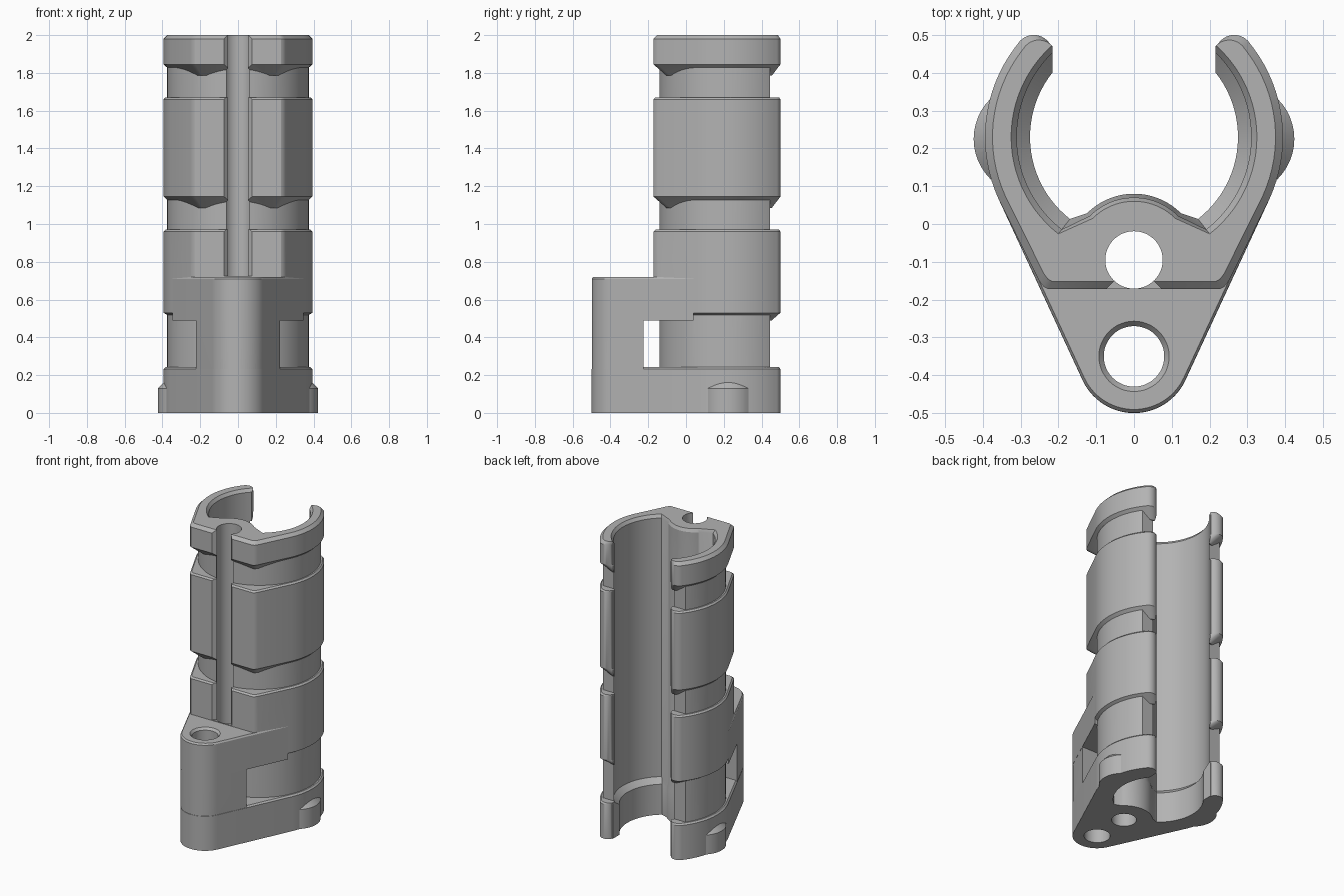
import bpy
import bmesh
from math import sin, cos, radians

cube = bpy.data.objects.get("Cube")
if cube:
    bpy.data.objects.remove(cube, do_unlink=True)

grey = bpy.data.materials.new("grey_plastic")
grey.use_nodes = True
grey.diffuse_color = (0.45, 0.45, 0.45, 1)
grey.node_tree.nodes["Principled BSDF"].inputs["Base Color"].default_value = grey.diffuse_color

BORE = (0, 0.23)      # axis of the large bore
HOLE = (0, -0.095)    # axis of the rear rod hole
POST = (0, -0.35)     # axis of the front rod hole
SLOPE = 24.9          # lean of the flat sides, in degrees


def arc(centre, r, a0, a1, n):
    steps = [radians(a0 + (a1 - a0) * i / n) for i in range(n + 1)]
    return [(centre[0] + r * cos(a), centre[1] + r * sin(a)) for a in steps]


def circle(centre, r, n=48):
    return arc(centre, r, 0, 360, n)[:-1]


def mirrored(half):
    """Close a right-hand outline with its mirror image."""
    return half + [(-x, y) for x, y in reversed(half)]


def scaled(points, s, c=BORE):
    return [(c[0] + (x - c[0]) * s, c[1] + (y - c[1]) * s) for x, y in points]


def loft(name, *sections):
    """Solid through (outline, z) sections with equal point counts."""
    bm = bmesh.new()
    rings = [[bm.verts.new((x, y, z)) for x, y in pts] for pts, z in sections]
    n = len(rings[0])
    for low, high in zip(rings, rings[1:]):
        for i in range(n):
            j = (i + 1) % n
            bm.faces.new((low[i], low[j], high[j], high[i]))
    bm.faces.new(rings[0][::-1])
    bm.faces.new(rings[-1])
    bmesh.ops.recalc_face_normals(bm, faces=bm.faces)
    mesh = bpy.data.meshes.new(name)
    bm.to_mesh(mesh)
    bm.free()
    mesh.materials.append(grey)
    ob = bpy.data.objects.new(name, mesh)
    bpy.context.collection.objects.link(ob)
    return ob


def combine(body, other, operation):
    mod = body.modifiers.new(operation, "BOOLEAN")
    mod.operation = operation
    mod.solver = "EXACT"
    mod.object = other
    bpy.context.view_layer.objects.active = body
    bpy.ops.object.modifier_apply(modifier=mod.name)
    bpy.data.objects.remove(other, do_unlink=True)


# Outlines: curved arms with rounded tips, pointed foot, blunt upper front
arm = arc(BORE, 0.394, -SLOPE, 37, 16) + arc((0.265, 0.45), 0.05, 30, 155, 12)
nose = arc(POST, 0.15, -90, -SLOPE, 14)
foot = mirrored(nose[1:] + arm)
upper = mirrored([(0.228, -0.172), (0.24, -0.165), (0.251, -0.15)] + arm)


def nose_to(y):
    x = nose[-1][0] + 0.464 * (y - nose[-1][1])
    return mirrored(nose[1:] + [(x, y)])


# Core left visible inside the strap grooves
body = loft("clip_body", *[(arc(BORE, 0.375, 145, 395, 80), z) for z in (0.1, 1.9)])

# Foot plate, front block above the window and the post in front of it
combine(body, loft("foot_plate", (foot, 0), (foot, 0.232), (scaled(foot, 0.975), 0.242)), "UNION")
block = scaled(nose_to(0.04), 0.998, (0, -0.2))
combine(body, loft("front_block", (block, 0.49), (block, 0.71),
                   (scaled(block, 0.97, (0, -0.2)), 0.72)), "UNION")
post = scaled(nose_to(-0.225), 0.994, (0, -0.3))
combine(body, loft("front_post", (post, 0.1), (post, 0.6)), "UNION")

# Bands between the grooves, with sloped undersides and chamfered tops
for low, high, drop, lip in ((0.53, 0.97, 0.04, 0.01),
                             (1.145, 1.67, 0.06, 0.01),
                             (1.845, 2.0, 0.06, 0.02)):
    band = loft("band", (scaled(upper, 0.83), low - drop), (upper, low),
                (upper, high - lip), (scaled(upper, 1 - lip * 2.5), high))
    combine(body, band, "UNION")

# Rounded nubs at the sides of the foot
for side in (-1, 1):
    c = (side * 0.275, 0.225)
    nub = loft("side_nub", (circle(c, 0.149), 0), (circle(c, 0.149), 0.13),
               (circle(c, 0.115), 0.165))
    combine(body, nub, "UNION")


# Large bore, which leaves a bulge around the rear rod hole
def bore(r, bulge):
    return arc(BORE, r, -52, 232, 72) + arc(HOLE, bulge, 135, 45, 24)


combine(body, loft("bore", (bore(0.275, 0.175), -0.1), (bore(0.275, 0.175), 0.205),
                   (bore(0.31, 0.165), 0.24), (bore(0.31, 0.165), 1.98),
                   (bore(0.325, 0.155), 2.0), (bore(0.325, 0.155), 2.1)), "DIFFERENCE")

# Open back between the arm tips
gap = mirrored([(0.215, 0.25), (0.215, 0.8)])
combine(body, loft("back_gap", (gap, -0.1), (gap, 2.1)), "DIFFERENCE")

# Rod holes and the flared slot along the upper front
rod = circle(HOLE, 0.076)
combine(body, loft("rear_hole", (rod, -0.1), (rod, 2.1)), "DIFFERENCE")
combine(body, loft("front_hole", (circle(POST, 0.08), -0.1), (circle(POST, 0.08), 0.705),
                   (circle(POST, 0.093), 0.72), (circle(POST, 0.093), 0.8)), "DIFFERENCE")
slot = mirrored([(0.084, -0.182), (0.05, -0.148)])
combine(body, loft("slot", (slot, 0.725), (slot, 2.1)), "DIFFERENCE")

bpy.ops.object.select_all(action="DESELECT")
body.select_set(True)
bpy.context.view_layer.objects.active = body
bpy.ops.object.shade_smooth_by_angle(angle=radians(25))
